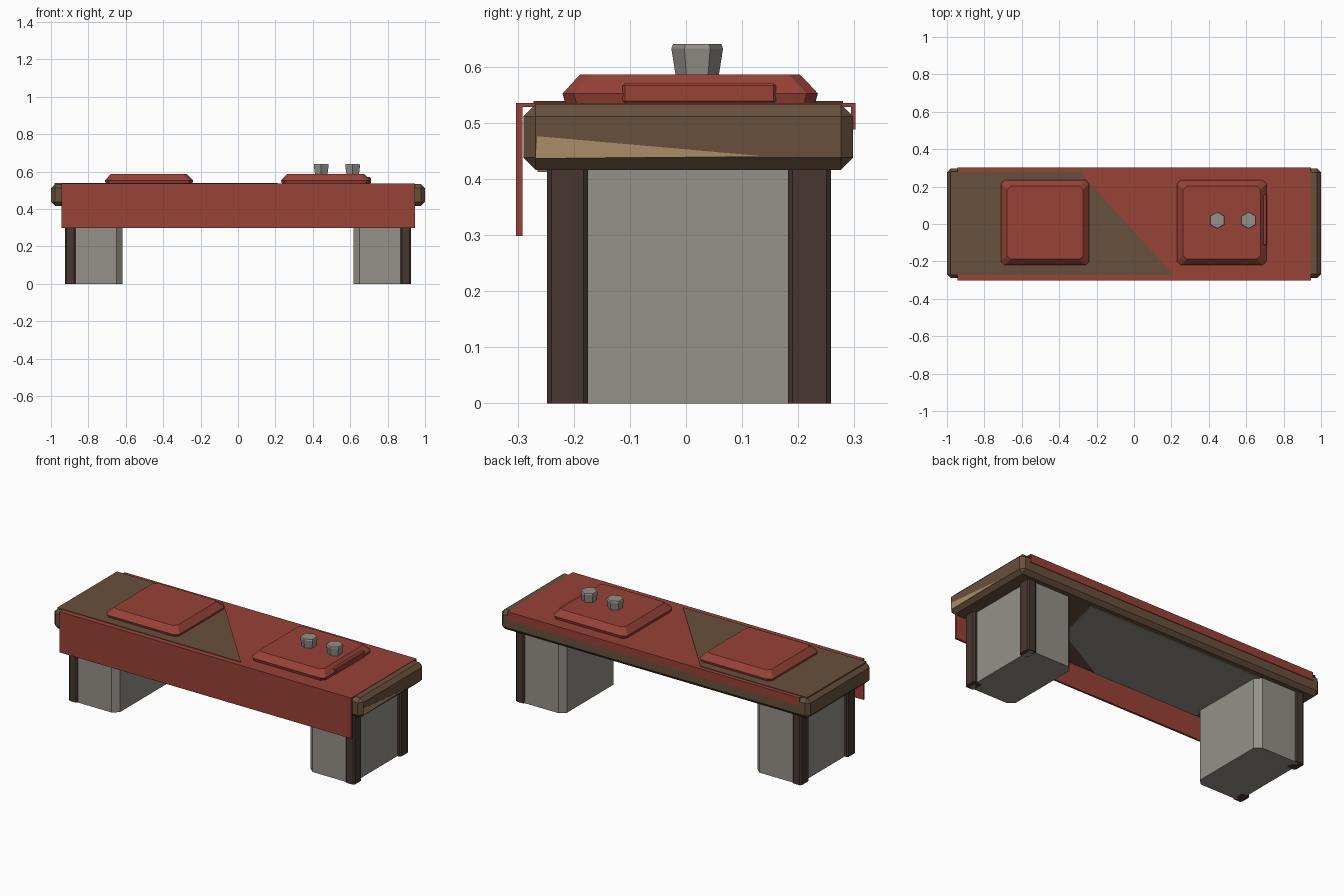
import bpy, bmesh, math
from mathutils import Matrix

cube = bpy.data.objects.get("Cube")
if cube:
    bpy.data.objects.remove(cube, do_unlink=True)


def material(name, rgb):
    m = bpy.data.materials.new(name)
    m.use_nodes = True
    m.diffuse_color = (*rgb, 1)
    m.node_tree.nodes["Principled BSDF"].inputs["Base Color"].default_value = (*rgb, 1)
    return m


RED = material("red cloth", (0.31, 0.054, 0.038))
GREY = material("stone grey", (0.30, 0.28, 0.25))
BROWN = material("brown wood", (0.14, 0.08, 0.046))
DARK = material("dark wood", (0.063, 0.037, 0.029))
TAN = material("pale wood", (0.40, 0.27, 0.14))


def finish(bm, name, mat):
    bmesh.ops.recalc_face_normals(bm, faces=bm.faces)
    me = bpy.data.meshes.new(name)
    bm.to_mesh(me)
    bm.free()
    me.materials.append(mat)
    ob = bpy.data.objects.new(name, me)
    bpy.context.collection.objects.link(ob)
    return ob


def loft(name, mat, rings):
    """Closed solid through rings of equal point count."""
    bm = bmesh.new()
    loops = [[bm.verts.new(p) for p in ring] for ring in rings]
    for a, b in zip(loops, loops[1:]):
        for i in range(len(a)):
            j = (i + 1) % len(a)
            bm.faces.new((a[i], a[j], b[j], b[i]))
    bm.faces.new(loops[0][::-1])
    bm.faces.new(loops[-1])
    return finish(bm, name, mat)


def prism(name, mat, outline, z0, z1):
    return loft(name, mat, [[(x, y, z) for x, y in outline] for z in (z0, z1)])


def box(name, mat, xs, ys, zs, bevel=0):
    bm = bmesh.new()
    bmesh.ops.create_cube(bm, size=1)
    for v in bm.verts:
        v.co = [r[0] if c < 0 else r[1] for c, r in zip(v.co, (xs, ys, zs))]
    if bevel:
        bmesh.ops.bevel(bm, geom=bm.edges[:], offset=bevel, segments=1, affect="EDGES")
    return finish(bm, name, mat)


def chamfered(x0, x1, y0, y1, c):
    return [(x0 + c, y0), (x1 - c, y0), (x1, y0 + c), (x1, y1 - c),
            (x1 - c, y1), (x0 + c, y1), (x0, y1 - c), (x0, y0 + c)]


# Table slab
box("table_top", BROWN, (-1, 1), (-0.29, 0.298), (0.416, 0.533), 0.022)

# Bare wood on top, grey panel underneath, worn patch on the end
prism("bare_wood", BROWN, [(-0.98, -0.272), (0.21, -0.272), (-0.29, 0.28), (-0.98, 0.28)],
      0.532, 0.539)
prism("under_panel", GREY, [(-0.64, -0.265), (0.04, -0.265), (0.42, -0.06), (0.5, 0.25), (-0.64, 0.25)],
      0.412, 0.417)
loft("worn_patch", TAN, [[(x, -0.268, 0.436), (x, 0.13, 0.441), (x, -0.265, 0.476)]
                         for x in (0.998, 1.001)])

# Cloth: top sheet, long front drape, short back drape
box("cloth_top", RED, (-0.945, 0.945), (-0.303, 0.302), (0.528, 0.5355))
box("cloth_front", RED, (-0.945, 0.945), (-0.303, -0.291), (0.298, 0.5355))
box("cloth_back", RED, (-0.945, 0.945), (0.294, 0.302), (0.488, 0.5355))

# Two stone supports with dark posts on the outer corners
for side, label in ((-1, "right"), (1, "left")):
    outline = [(0.905, -0.24), (0.65, -0.24), (0.617, -0.21),
               (0.617, 0.22), (0.65, 0.25), (0.905, 0.25)]
    prism("support_" + label, GREY, [(side * x, y) for x, y in outline], 0, 0.42)
    for end, ys in (("front", (-0.248, -0.175)), ("back", (0.182, 0.258))):
        xs = sorted((side * 0.868, side * 0.925))
        prism("post_%s_%s" % (end, label), DARK, chamfered(*xs, *ys, 0.008), 0, 0.42)

# Sloped cushions
for label, x0, x1 in (("right", -0.712, -0.24), ("left", 0.23, 0.708)):
    rings = []
    for z, inset in ((0.53, 0.006), (0.552, 0), (0.576, 0.022), (0.586, 0.032)):
        rings.append([(x, y, z) for x, y in
                      chamfered(x0 + inset, x1 - inset, -0.22 + inset, 0.235 - inset, 0.02)])
    loft("cushion_" + label, RED, rings)
box("cushion_tab", RED, (0.66, 0.71), (-0.113, 0.16), (0.535, 0.57), 0.004)

# Six-sided cups, slightly wider at the rim
for label, cx in (("inner", 0.445), ("outer", 0.613)):
    rings = []
    for z, r in ((0.575, 0.037), (0.632, 0.046), (0.64, 0.043)):
        rings.append([(cx + r * math.sin(i * math.pi / 3), 0.02 + r * math.cos(i * math.pi / 3), z)
                      for i in range(6)])
    loft("cup_" + label, GREY, rings)
